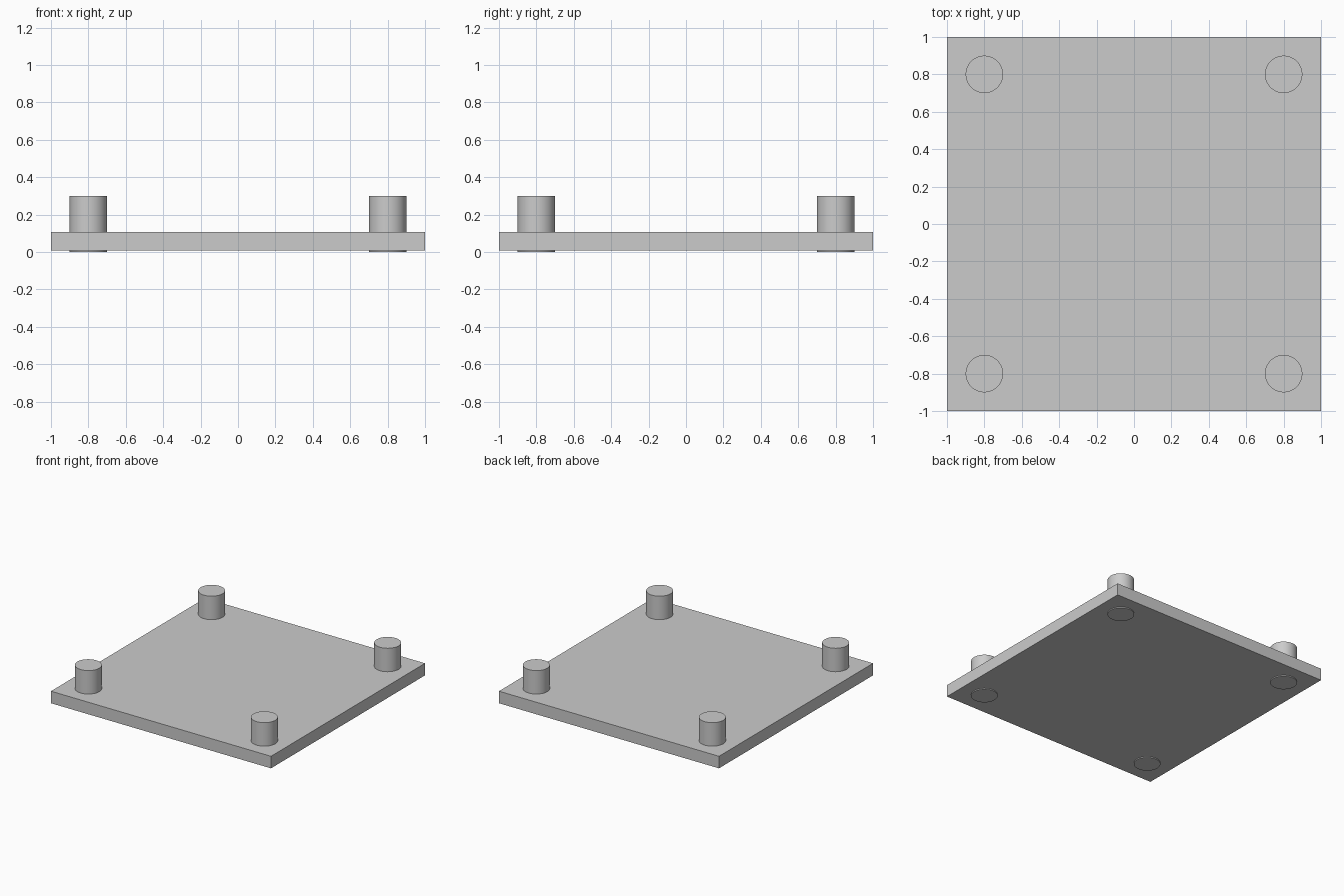
import bpy
import math

if "Cube" in bpy.data.objects:
    bpy.data.objects.remove(bpy.data.objects["Cube"])

PLATE_BOTTOM, PLATE_TOP = 0.008, 0.107
PEG_RADIUS, PEG_HEIGHT, PEG_OFFSET = 0.1, 0.3, 0.8

# Square base plate, raised slightly on the peg ends
bpy.ops.mesh.primitive_cube_add(size=1, location=(0, 0, (PLATE_BOTTOM + PLATE_TOP) / 2))
plate = bpy.context.object
plate.name = "base_plate"
plate.scale = (2, 2, PLATE_TOP - PLATE_BOTTOM)
bpy.ops.object.transform_apply(location=False, rotation=False, scale=True)


# Round pegs passing through the plate at each corner
def add_peg(name, x, y):
    bpy.ops.mesh.primitive_cylinder_add(
        vertices=64, radius=PEG_RADIUS, depth=PEG_HEIGHT,
        location=(x, y, PEG_HEIGHT / 2))
    bpy.context.object.name = name
    bpy.ops.object.shade_smooth_by_angle(angle=math.radians(30))


for y_name, sy in (("front", -1), ("back", 1)):
    for x_name, sx in (("left", -1), ("right", 1)):
        add_peg(f"{y_name}_{x_name}_peg", sx * PEG_OFFSET, sy * PEG_OFFSET)
